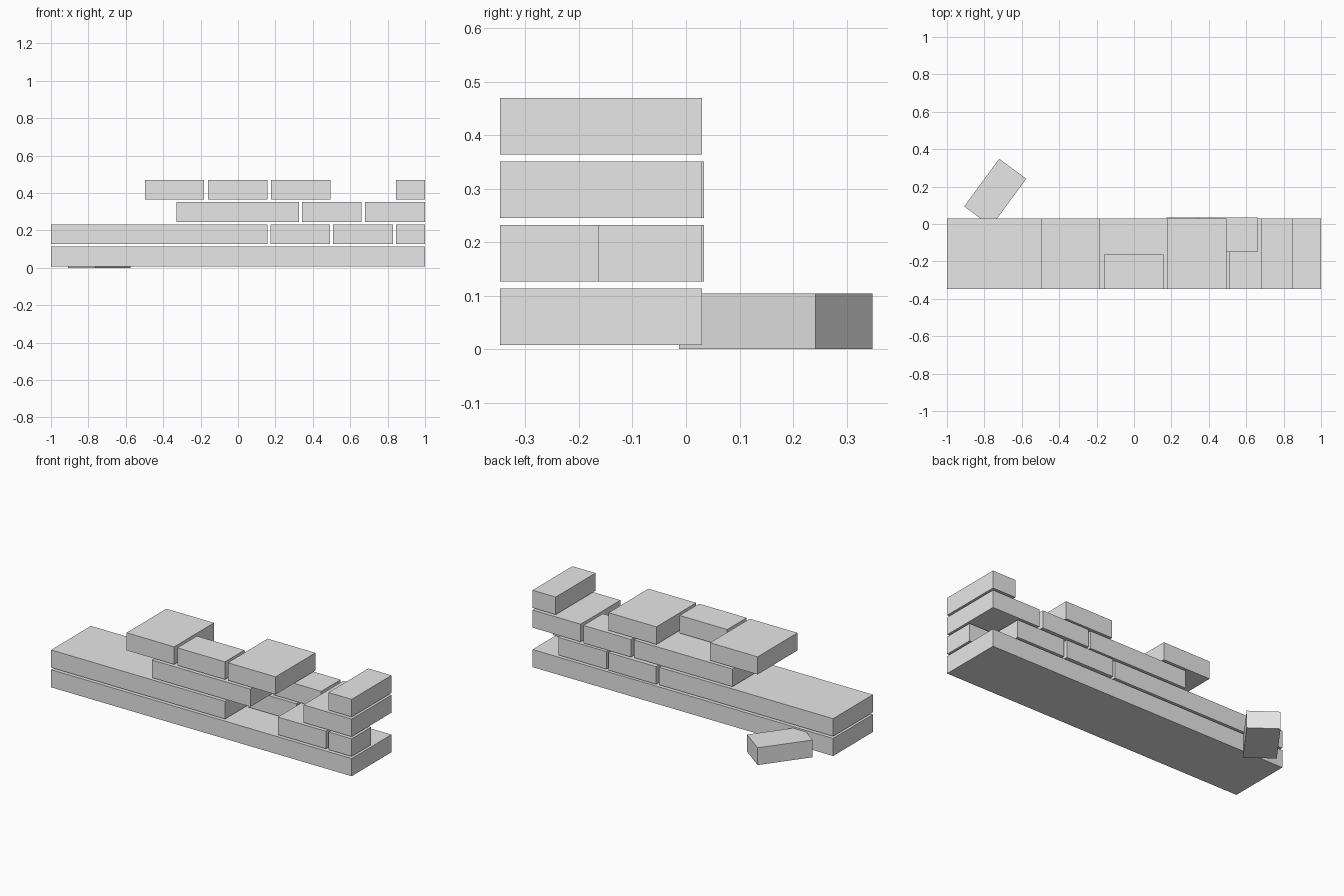
import bpy
import math

if "Cube" in bpy.data.objects:
    bpy.data.objects.remove(bpy.data.objects["Cube"])

grey = bpy.data.materials.new("stone grey")
grey.diffuse_color = (0.8, 0.8, 0.8, 1)
grey.use_nodes = True
grey.node_tree.nodes["Principled BSDF"].inputs["Base Color"].default_value = grey.diffuse_color

BRICK_H = 0.106      # height of one brick
PITCH = 0.1188       # height of one course with its joint
FULL = (-0.348, 0.03)
FRONT = (-0.348, -0.163)
BACK = (-0.15, 0.034)


def block(name, size, centre, turn=0.0):
    bpy.ops.mesh.primitive_cube_add(size=1, location=centre, rotation=(0, 0, turn))
    ob = bpy.context.object
    ob.name = name
    ob.scale = size
    bpy.ops.object.transform_apply(location=False, rotation=False, scale=True)
    ob.data.materials.append(grey)


# Wall courses from the bottom up: (left, right, depth range)
courses = [
    [(-1.0, 1.0, FULL)],
    [(-1.0, 0.158, FULL), (0.175, 0.493, BACK),
     (0.509, 0.829, FULL), (0.846, 1.0, FRONT)],
    [(-0.33, 0.326, FULL), (0.342, 0.659, BACK), (0.68, 1.0, FULL)],
    [(-0.498, -0.181, FULL), (-0.16, 0.157, FRONT),
     (0.176, 0.494, FULL), (0.846, 1.0, FULL)],
]
for row, bricks in enumerate(courses):
    z = 0.0075 + row * PITCH + BRICK_H / 2
    for i, (x0, x1, (y0, y1)) in enumerate(bricks):
        block(f"course_{row + 1}_brick_{i + 1}",
              (x1 - x0, y1 - y0, BRICK_H),
              ((x0 + x1) / 2, (y0 + y1) / 2, z))

# Fallen brick on the ground behind the wall
block("fallen_brick", (0.316, 0.18, 0.104), (-0.742, 0.168, 0.052), math.radians(53.7))
